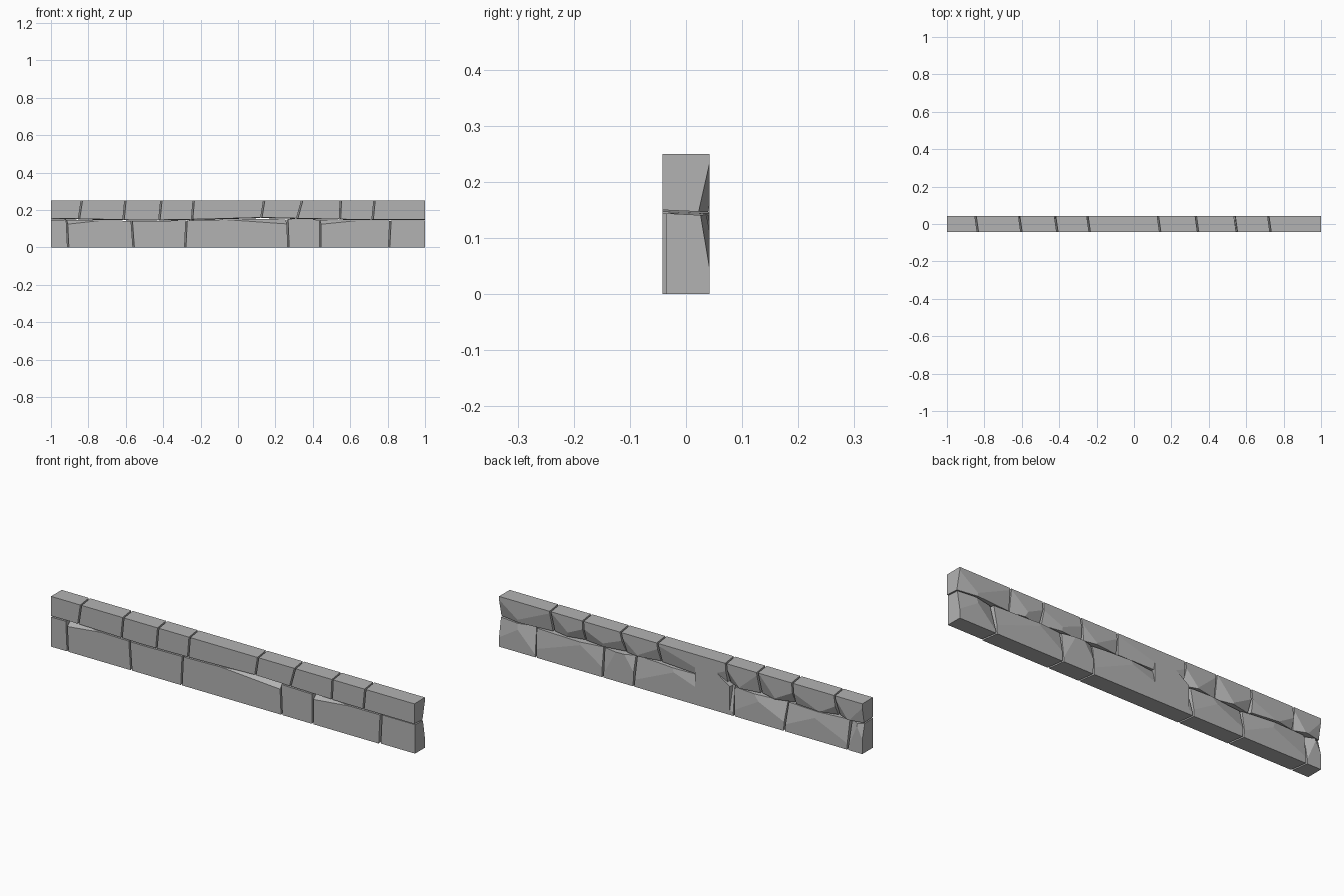
import bpy, bmesh, random
from mathutils import Vector

random.seed(7)
if "Cube" in bpy.data.objects:
    bpy.data.objects.remove(bpy.data.objects["Cube"], do_unlink=True)

stone = bpy.data.materials.new("grey_stone")
stone.use_nodes = True
GREY = (0.45, 0.45, 0.45, 1)
stone.diffuse_color = GREY
stone.node_tree.nodes["Principled BSDF"].inputs["Base Color"].default_value = GREY

HEIGHT, DEPTH, GAP, SKEW = 0.25, 0.042, 0.004, -0.012

# Height of the wavy bed joint between the two courses
BED = [(-1, .150), (-.9, .151), (-.5, .143), (-.2, .148), (.13, .157),
       (.35, .152), (.6, .147), (1, .147)]


def bed(x):
    for (xa, za), (xb, zb) in zip(BED, BED[1:]):
        if x <= xb:
            return za + (zb - za) * (x - xa) / (xb - xa)
    return BED[-1][1]


def prism(front, back):
    """Closed solid between two matching outlines."""
    bm = bmesh.new()
    f = [bm.verts.new(p) for p in front]
    b = [bm.verts.new(p) for p in back]
    bm.faces.new(f)
    bm.faces.new(b[::-1])
    for i in range(len(f)):
        j = (i + 1) % len(f)
        bm.faces.new((f[j], f[i], b[i], b[j]))
    bmesh.ops.recalc_face_normals(bm, faces=bm.faces)
    return bm


def chip(bm, corner, dx, dy, dz):
    """Break off a corner; the offsets run inward along each axis."""
    normal = -Vector((1 / dx, 1 / dy, 1 / dz)).normalized()
    cut = bmesh.ops.bisect_plane(
        bm, geom=bm.verts[:] + bm.edges[:] + bm.faces[:], dist=1e-5,
        plane_co=Vector(corner) + Vector((dx, 0, 0)), plane_no=normal,
        clear_outer=True)
    edges = [e for e in cut["geom_cut"]
             if isinstance(e, bmesh.types.BMEdge) and e.is_boundary]
    if len(edges) > 2:
        bmesh.ops.contextual_create(bm, geom=edges)


def finish(bm, name):
    bmesh.ops.recalc_face_normals(bm, faces=bm.faces)
    mesh = bpy.data.meshes.new(name)
    bm.to_mesh(mesh)
    bm.free()
    mesh.materials.append(stone)
    obj = bpy.data.objects.new(name, mesh)
    bpy.context.collection.objects.link(obj)


def make_stone(name, left, right, upper, front_y, front_chip=None):
    """left and right are (x at lower edge, x at upper edge) of the joints."""
    sides = []
    for shift, y in ((0, front_y), (SKEW, DEPTH)):
        xs = []
        for joint, sign in ((left, 1), (right, -1)):
            end = abs(joint[0]) == 1
            xs.append([x if end else x + sign * GAP + shift for x in joint])
        (l0, l1), (r0, r1) = xs
        drop = 0.004 if shift else 0
        a, b = (l0, r0) if upper else (l1, r1)
        wave = [a + (b - a) * i / 6 for i in range(7)]
        off = (0.003 if upper else -0.003) - drop
        ridge = [(x, y, bed(x) + off) for x in wave]
        if upper:
            outline = ridge + [(r1, y, HEIGHT), (l1, y, HEIGHT)]
        else:
            outline = [(l0, y, 0), (r0, y, 0)] + ridge[::-1]
        sides.append(outline)
    bm = prism(*sides)

    # Rough broken corners on the back, next to the bed joint
    width = b - a
    toward = 1 if upper else -1
    height = HEIGHT - bed(a) if upper else bed(a)
    for x, inward in ((a, 1), (b, -1)):
        chip(bm, (x, DEPTH, bed(x)),
             inward * max(0.04, width * random.uniform(0.35, 0.9)),
             -random.uniform(0.012, 0.03),
             toward * height * random.uniform(0.5, 0.95))

    # Shallow sloping break along the front upper edge
    if front_chip:
        x, inward = (a, 1) if front_chip == "left" else (b, -1)
        chip(bm, (x, front_y, bed(x)), inward * width * 0.75, 0.045, -0.028)
    finish(bm, name)


# Joints along each course: (x at lower edge, x at upper edge)
upper_joints = [(-1, -1), (-.85, -.835), (-.612, -.602), (-.42, -.41),
                (-.245, -.237), (.125, .14), (.317, .343), (.545, .55),
                (.72, .73), (1, 1)]
lower_joints = [(-1, -1), (-.908, -.915), (-.558, -.568), (-.282, -.275),
                (.27, .264), (.44, .44), (.808, .815), (1, 1)]
lower_chips = [None, "left", None, "right", None, "left", None]

for i, (l, r) in enumerate(zip(upper_joints, upper_joints[1:])):
    make_stone(f"upper_stone_{i + 1}", l, r, True, -DEPTH)
for i, (l, r) in enumerate(zip(lower_joints, lower_joints[1:])):
    front = -0.036 if i == len(lower_chips) - 1 else -DEPTH
    make_stone(f"lower_stone_{i + 1}", l, r, False, front, lower_chips[i])

# Tall slab on the back that spans both courses
slab = [(-.27, 0), (-.08, 0), (-.08, HEIGHT), (-.11, HEIGHT), (-.27, .14)]
finish(prism([(x, 0.015, z) for x, z in slab],
             [(x, DEPTH, z) for x, z in slab]), "back_slab")
